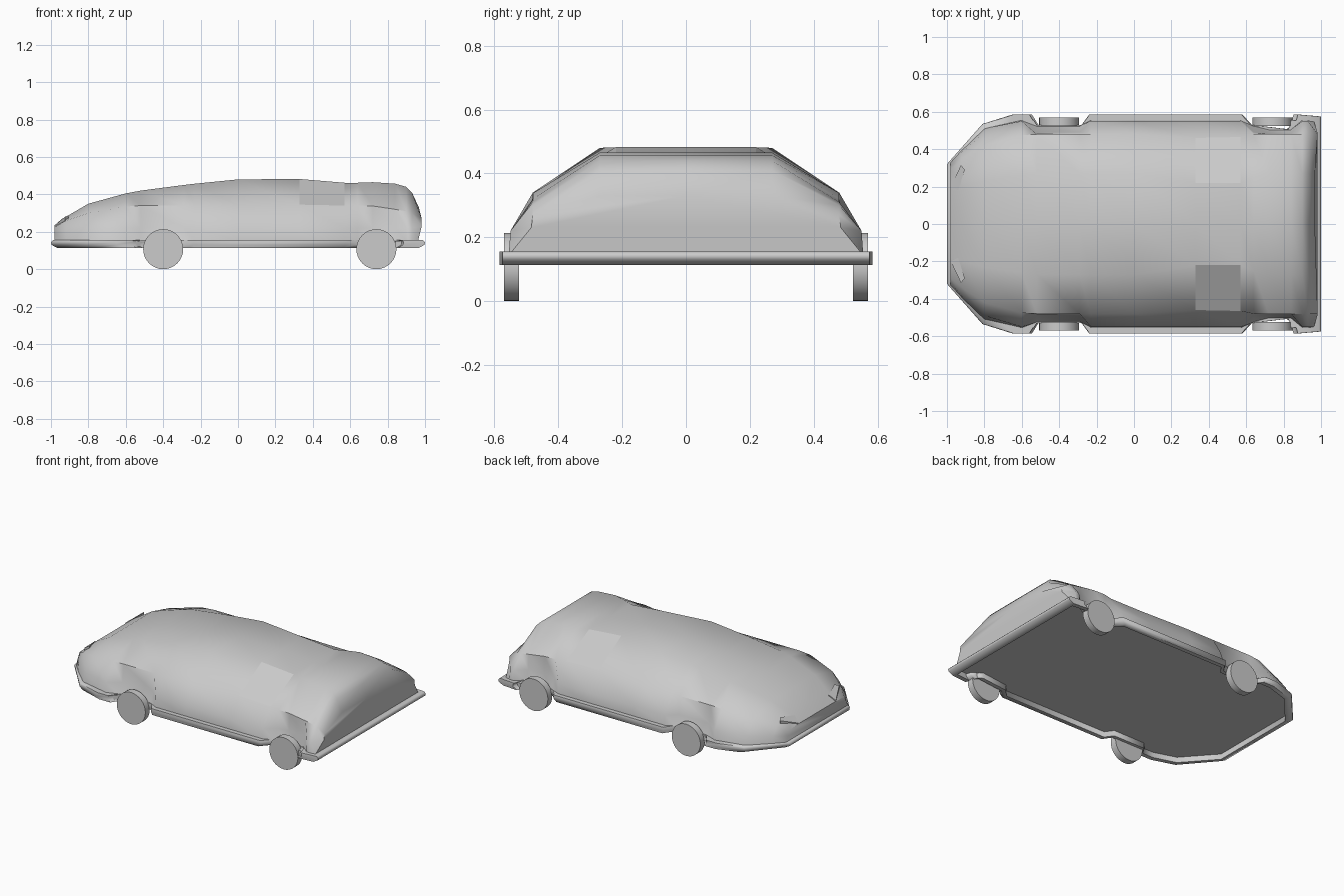
import bpy, bmesh, math

cube = bpy.data.objects.get("Cube")
if cube:
    bpy.data.objects.remove(cube, do_unlink=True)

grey = bpy.data.materials.new("plain_grey")
grey.use_nodes = True
grey.diffuse_color = (0.6, 0.6, 0.6, 1)
grey.node_tree.nodes["Principled BSDF"].inputs["Base Color"].default_value = (0.6, 0.6, 0.6, 1)


def finish(name, bm, crease=45, flat=()):
    """Fix normals, set smooth shading with sharp creases, and link the object."""
    bmesh.ops.recalc_face_normals(bm, faces=bm.faces[:])
    for f in bm.faces:
        f.smooth = f not in flat
    for e in bm.edges:
        e.smooth = e.calc_face_angle(math.pi) < math.radians(crease)
    mesh = bpy.data.meshes.new(name)
    bm.to_mesh(mesh)
    bm.free()
    mesh.materials.append(grey)
    obj = bpy.data.objects.new(name, mesh)
    bpy.context.collection.objects.link(obj)
    return obj


def loft(bm, rings, closed):
    """Join matching rings of points with quads and cap the ends; return faces per span."""
    loops = [[bm.verts.new(p) for p in ring] for ring in rings]
    n = len(loops[0])
    spans = []
    for a, b in zip(loops, loops[1:]):
        spans.append([bm.faces.new((a[i], a[(i + 1) % n], b[(i + 1) % n], b[i]))
                      for i in range(n if closed else n - 1)])
    bm.faces.new(loops[0])
    bm.faces.new(loops[-1])
    return spans


# Body shell: lofted cross-sections from nose to tail
FLARE = (0.55, 0.22, 0.555)
ARCH = (0.49, 0.22, 0.525)
REAR_ARCH = (0.485, 0.22, 0.505)
# x, roof half width, roof z, shoulder half width, shoulder z, (flank y, flank z, base y)
sections = [
    (-0.98, 0.18, 0.23, 0.29, 0.225, (0.31, 0.19, 0.33)),
    (-0.92, 0.20, 0.28, 0.34, 0.26, (0.385, 0.20, 0.395)),
    (-0.80, 0.23, 0.35, 0.42, 0.30, (0.49, 0.21, 0.51)),
    (-0.60, 0.26, 0.405, 0.475, 0.335, FLARE),
    (-0.52, 0.27, 0.42, 0.48, 0.34, ARCH),
    (-0.29, 0.27, 0.45, 0.48, 0.34, ARCH),
    (-0.23, 0.27, 0.457, 0.48, 0.34, FLARE),
    (0.00, 0.27, 0.48, 0.48, 0.34, FLARE),
    (0.33, 0.22, 0.482, 0.46, 0.345, FLARE),
    (0.57, 0.22, 0.462, 0.465, 0.34, FLARE),
    (0.64, 0.25, 0.462, 0.48, 0.34, ARCH),
    (0.72, 0.27, 0.465, 0.48, 0.338, REAR_ARCH),
    (0.84, 0.27, 0.457, 0.48, 0.32, REAR_ARCH),
    (0.90, 0.27, 0.44, 0.48, 0.31, FLARE),
    (0.93, 0.27, 0.41, 0.48, 0.30, FLARE),
    (0.987, 0.27, 0.33, 0.48, 0.27, (0.485, 0.23, 0.55)),
]
rings = []
for x, ry, rz, sy, sz, (fy, fz, by) in sections:
    half = [(by, 0.15), (fy, fz), (sy, sz), (ry, rz)]
    profile = half + [(0, rz)] + [(-y, z) for y, z in reversed(half)]
    rings.append([(x, y, z) for y, z in profile])
# The tail face bulges back at mid height
rings[-1] = [(x - 0.25 * abs(z - 0.25), y, z) for x, y, z in rings[-1]]
bm = bmesh.new()
spans = loft(bm, rings, closed=False)
# Flat side panels behind the middle of the roof
panel_span = next(i for i, s in enumerate(sections) if s[0] == 0.33)
finish("body_shell", bm, crease=50, flat=(spans[panel_span][2], spans[panel_span][5]))

# Sill: notched rim hanging below a recessed floor, tucked under at nose and tail
outline = [(-1, 0.32), (-0.81, 0.535), (-0.65, 0.585), (-0.565, 0.585),
           (-0.53, 0.53), (-0.28, 0.53), (-0.24, 0.585), (0.58, 0.585),
           (0.63, 0.53), (0.84, 0.505), (0.865, 0.52), (0.885, 0.585), (1, 0.575)]
outline += [(x, -y) for x, y in reversed(outline)]
# z, x scale, y scale: top, outer wall, under edge, inner wall, floor
levels = ((0.155, 0.99, 1), (0.145, 1, 1), (0.13, 0.997, 1),
          (0.113, 0.965, 1), (0.113, 0.95, 0.95), (0.15, 0.95, 0.95))
bm = bmesh.new()
loft(bm, [[(x * sx, y * sy, z) for x, y in outline] for z, sx, sy in levels], closed=True)
finish("sill_and_floor", bm, crease=60)

# Headlamps: small raised wedges on the nose
lamp = [(-0.98, 0.2, 0.235), (-0.925, 0.315, 0.28),
        (-0.905, 0.29, 0.288), (-0.94, 0.18, 0.27)]
for side, word in ((1, "left"), (-1, "right")):
    bm = bmesh.new()
    loft(bm, [[(x, y * side, z - d) for x, y, z in lamp] for d in (0, 0.05)], closed=True)
    finish("headlamp_" + word, bm, crease=20)

# Wheels: plain discs
for x, place in ((-0.40, "front"), (0.74, "rear")):
    for side, word in ((1, "left"), (-1, "right")):
        bm = bmesh.new()
        bmesh.ops.create_cone(bm, cap_ends=True, segments=32,
                              radius1=0.107, radius2=0.107, depth=0.046)
        wheel = finish(f"{place}_wheel_{word}", bm)
        wheel.rotation_euler.x = math.pi / 2
        wheel.location = (x, side * 0.547, 0.107)
